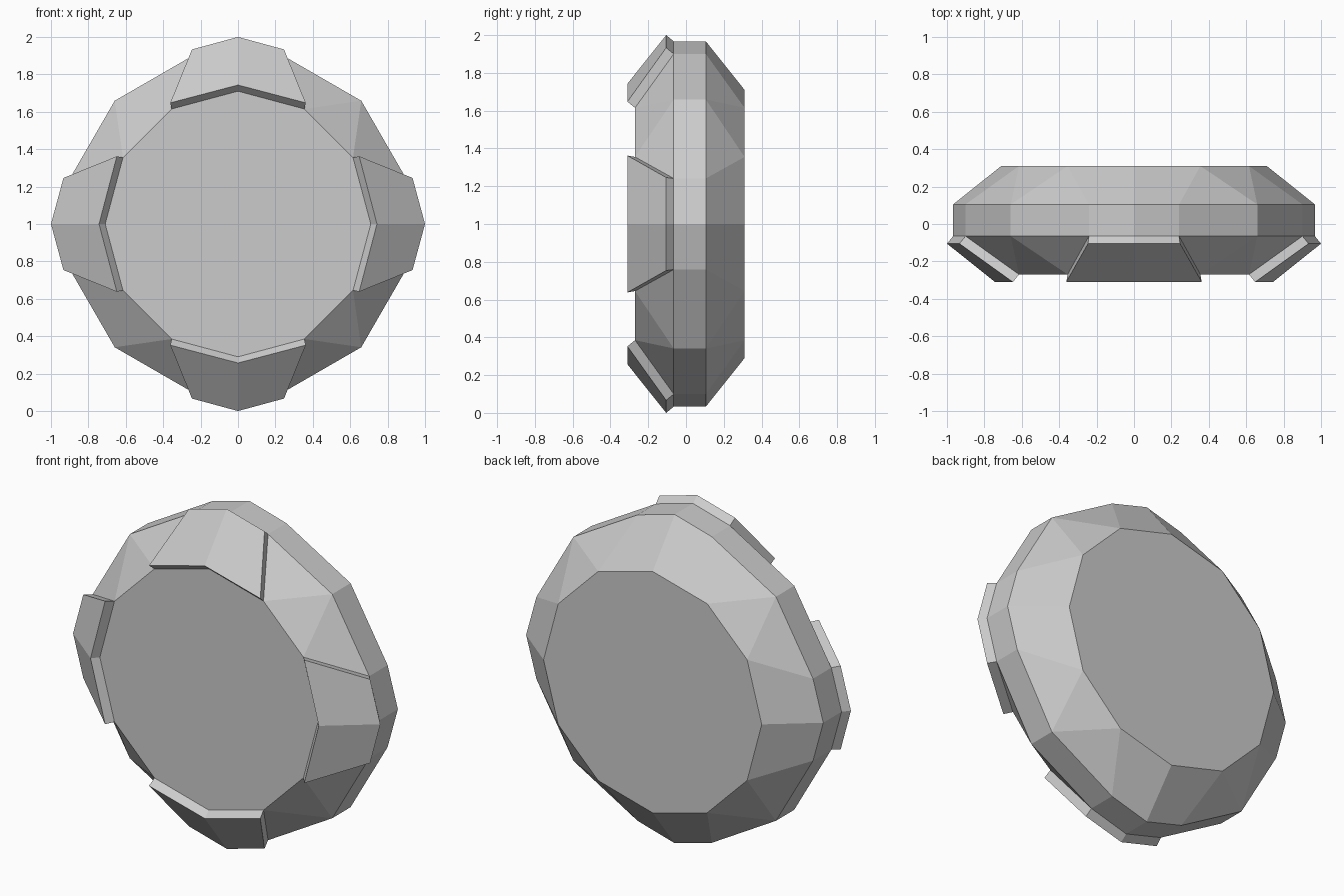
import bpy
import bmesh
from math import radians, sin, cos
from mathutils import Vector, Matrix

cube = bpy.data.objects.get("Cube")
if cube:
    bpy.data.objects.remove(cube, do_unlink=True)

FACE_R, RIM_R, CORNER_R = 0.71, 0.967, 0.932
FRONT, RIM_FRONT, RIM_BACK, BACK = -0.27, -0.065, 0.105, 0.31
CENTRE = Vector((0, 0, 1))

grey = bpy.data.materials.new("plain_grey")
grey.use_nodes = True
colour = (0.6, 0.6, 0.6, 1)
grey.diffuse_color = colour
grey.node_tree.nodes["Principled BSDF"].inputs["Base Color"].default_value = colour


def point(angle, radius, y):
    """Point on a ring around the y axis, measured from straight up."""
    a = radians(angle)
    return Vector((radius * sin(a), y, radius * cos(a)))


def rim_point(angle, y):
    return point(angle, RIM_R if angle % 90 == 0 else CORNER_R, y)


def finish(bm, name):
    bmesh.ops.recalc_face_normals(bm, faces=bm.faces)
    bmesh.ops.translate(bm, verts=bm.verts, vec=CENTRE)
    mesh = bpy.data.meshes.new(name)
    bm.to_mesh(mesh)
    bm.free()
    mesh.materials.append(grey)
    obj = bpy.data.objects.new(name, mesh)
    bpy.context.collection.objects.link(obj)


# Faceted body: two twelve-sided discs joined to a sixteen-cornered rim
bm = bmesh.new()
rim_angles = [q + a for q in range(0, 360, 90) for a in (0, 15, 45, 75)]
disc_angles = range(0, 360, 30)
rims = []
for disc_y, rim_y in ((FRONT, RIM_FRONT), (BACK, RIM_BACK)):
    disc = {a: bm.verts.new(point(a, FACE_R, disc_y)) for a in disc_angles}
    rim = {a: bm.verts.new(rim_point(a, rim_y)) for a in rim_angles}
    rims.append(rim)
    bm.faces.new(disc.values())
    for q in range(0, 360, 90):
        end = (q + 90) % 360
        d0, d1, d2, d3 = disc[q], disc[q + 30], disc[q + 60], disc[end]
        r0, r1, r2, r3, r4 = (rim[q], rim[q + 15], rim[q + 45],
                              rim[q + 75], rim[end])
        for corners in ((d0, r0, r1, d1), (d1, r1, r2), (d1, r2, d2),
                        (d2, r2, r3), (d2, r3, r4, d3)):
            bm.faces.new(corners)
front_rim, back_rim = rims
for i, a in enumerate(rim_angles):
    b = rim_angles[(i + 1) % len(rim_angles)]
    bm.faces.new((front_rim[a], front_rim[b], back_rim[b], back_rim[a]))
finish(bm, "faceted_body")

# Four raised plates on the front bevel
for name, turn in (("top_plate", 0), ("left_plate", 90),
                   ("bottom_plate", 180), ("right_plate", 270)):
    bm = bmesh.new()
    outline = [rim_point(a, RIM_FRONT) for a in (-15, 0, 15)]
    outline += [point(a, FACE_R, FRONT) for a in (30, 0, -30)]
    base = [bm.verts.new(p) for p in outline]
    top = [bm.verts.new((p.x * 1.02, p.y - 0.04, p.z + 0.033))
           for p in outline]
    for ring in (base, top):
        for l0, l1, l2, l3 in ((0, 1, 4, 5), (1, 2, 3, 4)):
            bm.faces.new((ring[l0], ring[l1], ring[l2], ring[l3]))
    for i in range(6):
        j = (i + 1) % 6
        bm.faces.new((base[i], base[j], top[j], top[i]))
    bmesh.ops.rotate(bm, verts=bm.verts, cent=(0, 0, 0),
                     matrix=Matrix.Rotation(radians(turn), 3, "Y"))
    finish(bm, name)
